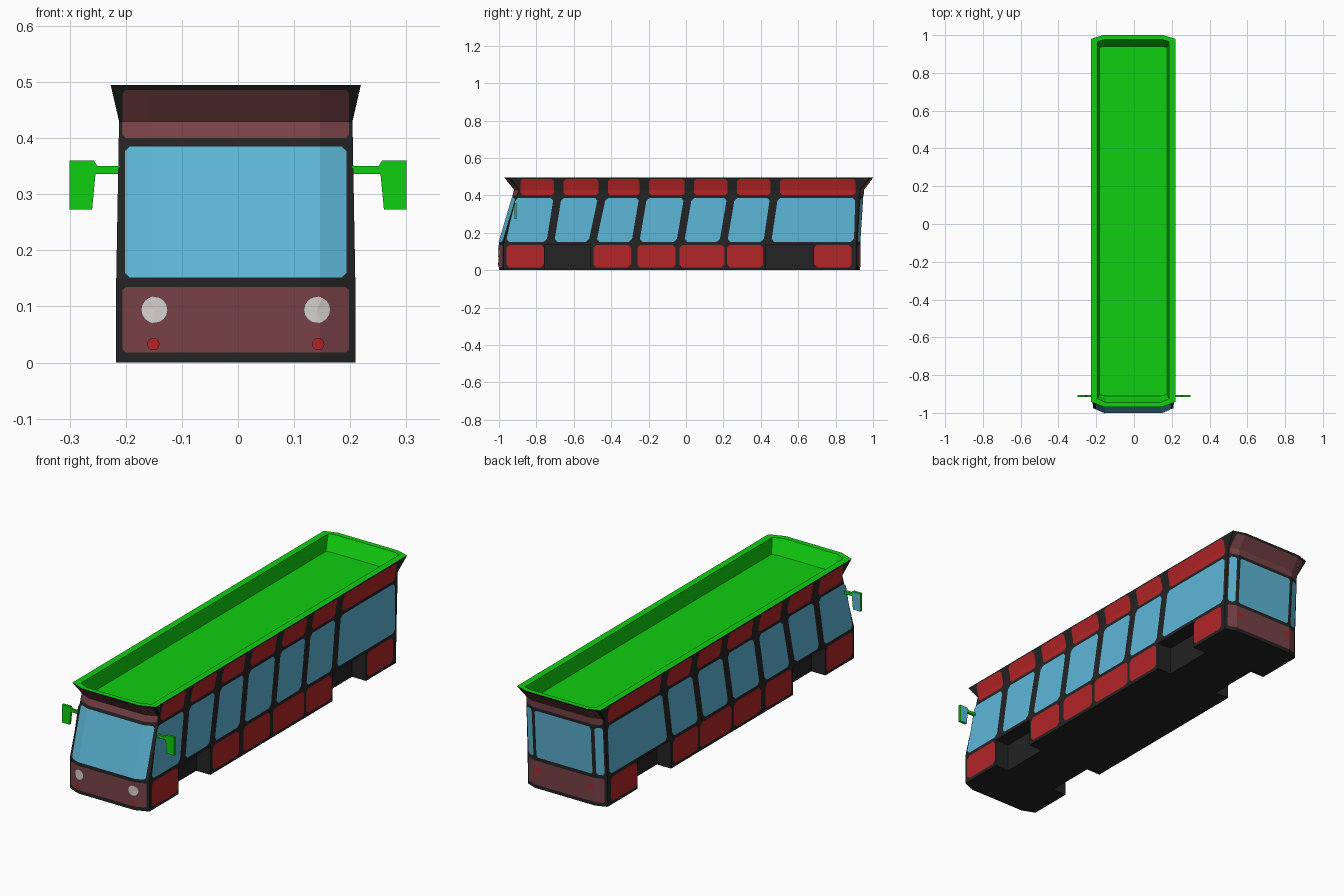
import bpy, bmesh, math
from mathutils import Vector

if "Cube" in bpy.data.objects:
    bpy.data.objects.remove(bpy.data.objects["Cube"])

CX = -0.004          # body centre line
XF, XB = 0.15, 0.16  # half widths of the flat front and back


def material(name, rgb):
    m = bpy.data.materials.new(name)
    m.diffuse_color = (*rgb, 1)
    m.use_nodes = True
    m.node_tree.nodes["Principled BSDF"].inputs["Base Color"].default_value = m.diffuse_color
    return m


BLACK = material("black frame", (0.017, 0.017, 0.018))
GREEN = material("green roof", (0.005, 0.62, 0.005))
RED = material("red panel", (0.45, 0.018, 0.02))
MAROON = material("maroon panel", (0.19, 0.055, 0.062))
GLASS = material("blue glass", (0.11, 0.47, 0.68))
LAMP = material("pale lamp", (0.68, 0.64, 0.64))


def finish(name, bm, *mats):
    me = bpy.data.meshes.new(name)
    bm.to_mesh(me)
    bm.free()
    for m in mats:
        me.materials.append(m)
    ob = bpy.data.objects.new(name, me)
    bpy.context.collection.objects.link(ob)
    return ob


# Plan sections: z, half width, front y, front corner y, back y, back corner y
RINGS = [(0, .213, -1.0, -.975, .93, .91),
         (.15, .213, -1.0, -.975, .932, .912),
         (.43, .208, -.917, -.892, .95, .93),
         (.495, .223, -.97, -.942, 1.0, .98)]
BASIN = [(.495, .19, -.945, -.925, .976, .966),
         (.425, .179, -.91, -.903, .94, .934)]


def section(z):
    for a, b in zip(RINGS, RINGS[1:]):
        if z <= b[0]:
            t = (z - a[0]) / (b[0] - a[0])
            return [p + (q - p) * t for p, q in zip(a, b)]
    return RINGS[-1]


# Surface mappings used to lay plates on the shell
def on_side(s, off):
    return lambda u, z: Vector((CX + s * (section(z)[1] + off), u, z))


def on_end(s, off):
    def f(u, z):
        _, hw, yf, yfc, yb, ybc = section(z)
        flat, y0, y1 = (XF, yf, yfc) if s < 0 else (XB, yb, ybc)
        t = max(0, (abs(u) - flat) / (hw - flat))
        return Vector((CX + u, y0 + (y1 - y0) * t + s * off, z))
    return f


# Bus shell with roof basin
bm = bmesh.new()
loops = []
for i, (z, hw, yf, yfc, yb, ybc) in enumerate(RINGS + BASIN):
    k = 1 if i < 4 else 0.97
    xf, xb = XF * k, XB * k
    plan = [(-xf, yf), (xf, yf), (hw, yfc), (hw, ybc), (xb, yb), (-xb, yb), (-hw, ybc), (-hw, yfc)]
    loops.append([bm.verts.new((CX + x, y, z)) for x, y in plan])
for i, (a, b) in enumerate(zip(loops, loops[1:])):
    for j in range(8):
        f = bm.faces.new((a[j], a[(j + 1) % 8], b[(j + 1) % 8], b[j]))
        f.material_index = 1 if i >= 3 else 0
bm.faces.new(loops[0][::-1])
bm.faces.new(loops[-1]).material_index = 1
bmesh.ops.recalc_face_normals(bm, faces=bm.faces)
body = finish("bus_body", bm, BLACK, GREEN)

# Wheel recesses
bm = bmesh.new()
for s in (-1, 1):
    for y0, y1 in ((-.755, -.51), (.425, .68)):
        r = bmesh.ops.create_cube(bm, size=1)
        for v in r["verts"]:
            v.co = (CX + s * (.138 if v.co.x < 0 else .3),
                    y0 if v.co.y < 0 else y1, -.05 if v.co.z < 0 else .137)
bmesh.ops.recalc_face_normals(bm, faces=bm.faces)
cutter = finish("wheel_recess_cutter", bm, BLACK)
cutter.hide_render = True
cutter.hide_viewport = True
cutter.display_type = 'WIRE'
mod = body.modifiers.new("wheel recesses", 'BOOLEAN')
mod.operation = 'DIFFERENCE'
mod.solver = 'EXACT'
mod.object = cutter


def orient(faces, out):
    for f in faces:
        f.normal_update()
        if f.normal.dot(out) < 0:
            f.normal_flip()


def plate(bm, surf, out, bottom, top, z0, z1, r=.015, ubreaks=(), zbreaks=()):
    """Corner-cut panel; bottom and top are (start, end) along the surface."""
    zs = [z0, z0 + r, *zbreaks, z1 - r, z1]
    rows = []
    for i, z in enumerate(zs):
        t = (z - z0) / (z1 - z0)
        a, b = [p + (q - p) * t for p, q in zip(bottom, top)]
        ins = r if i in (0, len(zs) - 1) else 0
        rows.append([bm.verts.new(surf(u, z)) for u in (a + ins, *ubreaks, b - ins)])
    fs = [bm.faces.new((p[j], p[j + 1], q[j + 1], q[j]))
          for p, q in zip(rows, rows[1:]) for j in range(len(p) - 1)]
    orient(fs, out)


# Side windows and red panels
DIV = [(-.725, -.687), (-.50, -.45), (-.27, -.23), (-.03, .01), (.20, .24), (.435, .47)]
g = .021
starts = [(-.962, -.912)] + [(a + g, b + g) for a, b in DIV]
ends = [(a - g, b - g) for a, b in DIV] + [(.898, .905)]
LOWER = [(-.96, -.76), (-.495, -.295), (-.26, -.055), (-.035, .205), (.22, .412), (.685, .885)]
for s, side in ((-1, "left"), (1, "right")):
    surf, out = on_side(s, .002), Vector((s, 0, 0))
    win, low, upp = bmesh.new(), bmesh.new(), bmesh.new()
    for (a0, a1), (b0, b1) in zip(starts, ends):
        plate(win, surf, out, (a0, b0), (a1, b1), .152, .387)
        u = (max(a1 + .012, -.885), b1 + .002)
        plate(upp, surf, out, u, u, .402, .488, zbreaks=(.43,), r=.012)
    for u in LOWER:
        plate(low, surf, out, u, u, .015, .135)
    finish(side + "_windows", win, GLASS)
    finish(side + "_upper_panels", upp, RED)
    finish(side + "_lower_panels", low, RED)

# Front and back panels and glass
for s, end, br in ((-1, "front", (-XF, XF)), (1, "back", (-XB, XB))):
    surf, out = on_end(s, .002), Vector((0, s, 0))
    bm = bmesh.new()
    w = (-.202, .202)
    plate(bm, surf, out, w, w, .018, .135, .006, br)
    plate(bm, surf, out, w, w, .400, .486, .006, br, (.43,))
    finish(end + "_panels", bm, MAROON)
    bm = bmesh.new()
    if s < 0:
        w = (-.197, .197)
        plate(bm, surf, out, w, w, .152, .385, .008, br)
    else:
        for w in ((-.203, -.168), (-.15, .15), (.168, .203)):
            plate(bm, surf, out, w, w, .152, .385, .008)
    finish(end + "_glass", bm, GLASS)


# Round lamps laid on the end panels
def lamps(name, s, x, z, r, mat):
    bm = bmesh.new()
    surf = on_end(s, .005)
    for m in (-1, 1):
        c = bm.verts.new(surf(m * x, z))
        ring = [bm.verts.new(surf(m * x + r * math.cos(i * math.pi / 8),
                                  z + r * math.sin(i * math.pi / 8))) for i in range(16)]
        orient([bm.faces.new((c, ring[i - 1], ring[i])) for i in range(16)], Vector((0, s, 0)))
    finish(name, bm, mat)


lamps("headlights", -1, .145, .094, .024, LAMP)
lamps("front_markers", -1, .147, .033, .011, RED)
lamps("tail_lights", 1, .143, .092, .014, RED)

# Side mirrors on arms, with glass facing back
OUTLINE = [(.2, .35), (.25, .35), (.257, .36), (.3, .36), (.3, .273), (.26, .273), (.254, .336), (.2, .336)]
HEAD = [(.259, .357), (.298, .357), (.298, .276), (.262, .276)]
for s, side in ((-1, "left"), (1, "right")):
    bm = bmesh.new()
    f = bm.faces.new([bm.verts.new((s * x, -.917, z)) for x, z in OUTLINE])
    r = bmesh.ops.extrude_face_region(bm, geom=[f])
    for v in r["geom"]:
        if isinstance(v, bmesh.types.BMVert):
            v.co.y += .012
    bmesh.ops.recalc_face_normals(bm, faces=bm.faces)
    finish(side + "_mirror", bm, GREEN)
    bm = bmesh.new()
    orient([bm.faces.new([bm.verts.new((s * x, -.903, z)) for x, z in HEAD])], Vector((0, 1, 0)))
    finish(side + "_mirror_glass", bm, GLASS)
